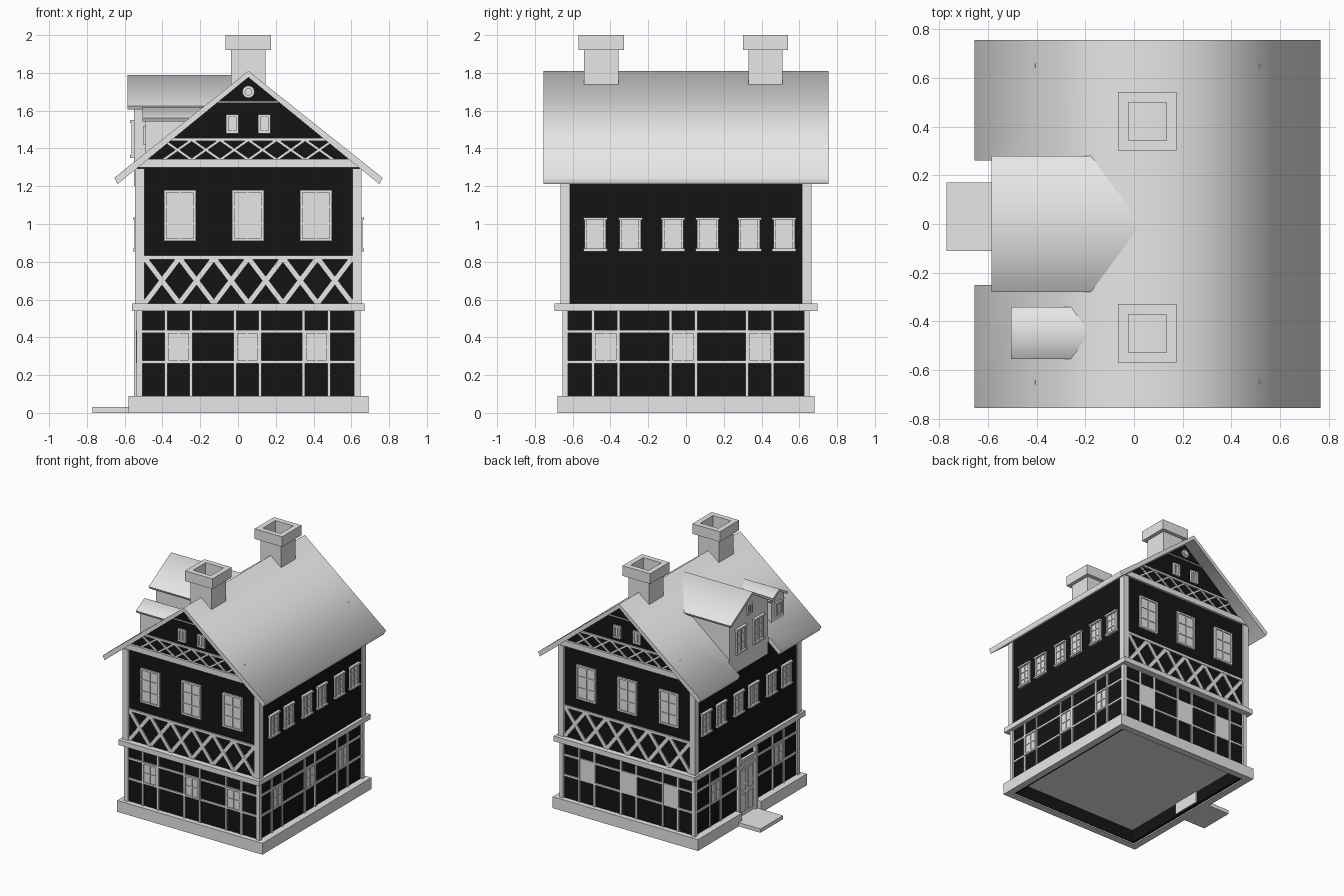
import bpy, bmesh, math
from mathutils import Vector

cube = bpy.data.objects.get("Cube")
if cube:
    bpy.data.objects.remove(cube)

CX = 0.055          # house centre line in x
PITCH = 0.796       # main roof rise per unit run


def material(name, value):
    m = bpy.data.materials.new(name)
    m.use_nodes = True
    col = (value, value, value, 1)
    m.diffuse_color = col
    m.node_tree.nodes["Principled BSDF"].inputs["Base Color"].default_value = col
    return m


GREY = material("light grey", 0.8)
BLACK = material("black infill", 0.007)

# Facade frames: u runs along the wall, z up, d outward from the house centre
FRAMES = {
    "front": lambda u, z, d: Vector((CX + u, -d, z)),
    "back": lambda u, z, d: Vector((CX + u, d, z)),
    "right": lambda u, z, d: Vector((CX + d, u, z)),
    "left": lambda u, z, d: Vector((CX - d, u, z)),
}


def rect(u0, u1, z0, z1):
    return [(u0, z0), (u1, z0), (u1, z1), (u0, z1)]


def diagonal(u0, z0, u1, z1, w):
    return [(u0 - w, z0), (u0 + w, z0), (u1 + w, z1), (u1 - w, z1)]


def build(name, mat, prisms, smooth=0):
    """One object from a list of (side, outline, d0, d1) prisms."""
    bm = bmesh.new()
    for side, pts, d0, d1 in prisms:
        f = FRAMES[side]
        a = [bm.verts.new(f(u, z, d0)) for u, z in pts]
        b = [bm.verts.new(f(u, z, d1)) for u, z in pts]
        bm.faces.new(a)
        bm.faces.new(b[::-1])
        for i in range(len(pts)):
            j = (i + 1) % len(pts)
            bm.faces.new((a[i], b[i], b[j], a[j]))
    bmesh.ops.recalc_face_normals(bm, faces=bm.faces)
    me = bpy.data.meshes.new(name)
    bm.to_mesh(me)
    bm.free()
    me.materials.append(mat)
    ob = bpy.data.objects.new(name, me)
    bpy.context.collection.objects.link(ob)
    if smooth:
        shade(ob, smooth)
    return ob


def shade(ob, degrees):
    bpy.ops.object.select_all(action="DESELECT")
    ob.select_set(True)
    bpy.context.view_layer.objects.active = ob
    bpy.ops.object.shade_smooth_by_angle(angle=math.radians(degrees))


def ring(hu, hd, wide, z0, z1):
    """Four bars around the house; hu, hd are half sizes in x and y."""
    out = []
    for s in ("front", "back"):
        out.append((s, rect(-hu, hu, z0, z1), hd - wide, hd))
    for s in ("left", "right"):
        out.append((s, rect(wide - hd, hd - wide, z0, z1), hu - wide, hu))
    return out


def window(side, u, z0, z1, w, d, cols=2, rows=3, sill=False):
    """Pane plate, frame and glazing bars on wall plane d."""
    h, t, b = w / 2, 0.014, 0.004
    out = [(side, rect(u - h, u + h, z0, z1), d - 0.01, d + 0.006)]
    for s in (-1, 1):
        e = sorted((u + s * h, u + s * (h - t)))
        out.append((side, rect(*e, z0, z1), d, d + 0.014))
    for z in (z0, z1 - t):
        g = 0.006 if sill else 0
        out.append((side, rect(u - h - g, u + h + g, z, z + t), d, d + (0.022 if sill else 0.014)))
    for i in range(1, cols):
        c = u - h + w * i / cols
        out.append((side, rect(c - b, c + b, z0, z1), d, d + 0.012))
    for i in range(1, rows):
        c = z0 + (z1 - z0) * i / rows
        out.append((side, rect(u - h, u + h, c - b, c + b), d, d + 0.011))
    return out


# Plinth with a gap for the door, doorstep, floor and inner skirt
plinth = ring(0.635, 0.68, 0.055, 0, 0.09)
plinth = [p for p in plinth if p[0] != "left"]
plinth += [("left", rect(-0.625, -0.11, 0, 0.09), 0.58, 0.635),
           ("left", rect(0.13, 0.625, 0, 0.09), 0.58, 0.635)]
build("plinth", GREY, plinth)
build("doorstep", GREY, [("left", rect(-0.11, 0.17, 0, 0.03), 0.58, 0.825)])
build("inner_skirt", BLACK, ring(0.58, 0.64, 0.02, 0.01, 0.12))
build("floor", GREY, [("front", rect(-0.56, 0.56, 0.11, 0.125), -0.62, 0.62)])

# Black wall bodies
build("ground_walls", BLACK, [("front", rect(-0.58, 0.58, 0.12, 0.55), -0.64, 0.64)])
body = [(-0.59, 0.57), (0.59, 0.57), (0.59, 1.305), (0, 1.776), (-0.59, 1.305)]
build("upper_walls", BLACK, [("front", body, -0.65, 0.65)])

# Floor band and corner posts
build("floor_band", GREY, ring(0.615, 0.695, 0.06, 0.54, 0.58))
posts = []
for s in (-1, 1):
    for side in ("front", "back"):
        posts.append((side, rect(*sorted((s * 0.56, s * 0.593)), 0.08, 0.55), 0.625, 0.655))
        posts.append((side, rect(*sorted((s * 0.55, s * 0.6)), 0.57, 1.295), 0.615, 0.665))
build("corner_posts", GREY, posts)

# Ground floor timber grid and its windows
grid, low_windows = [], []
BAYS = {"front": (-0.37, -0.005, 0.36), "back": (-0.37, -0.005, 0.36),
        "right": (-0.425, -0.015, 0.39), "left": (-0.395, 0.39)}
for side, bays in BAYS.items():
    wide = 0.57 if side in ("front", "back") else 0.63
    d = 0.64 if side in ("front", "back") else 0.58
    for z in (0.27, 0.43):
        grid.append((side, rect(-wide, wide, z - 0.008, z + 0.008), d - 0.01, d + 0.009))
    for u in bays:
        for e in (u - 0.067, u + 0.067):
            grid.append((side, rect(e - 0.008, e + 0.008, 0.08, 0.55), d - 0.01, d + 0.01))
        if side == "back":
            low_windows.append((side, rect(u - 0.067, u + 0.067, 0.27, 0.43), d - 0.01, d + 0.009))
        else:
            low_windows += window(side, u, 0.265, 0.435, 0.135, d, 2, 2)
build("ground_timbers", GREY, grid)
build("ground_windows", GREY, low_windows)

# Door with frame and raised panels
door = [("left", rect(-0.09, 0.11, 0.02, 0.47), 0.55, 0.588)]
for u in (-0.1, 0.11):
    door.append(("left", rect(u - 0.012, u + 0.012, 0.02, 0.54), 0.55, 0.605))
for z in (0.42, 0.47):
    door.append(("left", rect(-0.1, 0.11, z - 0.01, z + 0.01), 0.55, 0.6))
for u in (-0.04, 0.05):
    for z0, z1 in ((0.06, 0.2), (0.23, 0.39)):
        door.append(("left", rect(u - 0.03, u + 0.03, z0, z1), 0.58, 0.594))
build("door", GREY, door)

# Gable ends: crossed bracing, rails, windows and round ornament
braces, rails, gable_windows, ornament = [], [], [], []
for side in ("front", "back"):
    for n, p, z0, z1, w in ((6, 0.183, 0.58, 0.82, 0.018), (6, 0.15, 1.34, 1.445, 0.012)):
        for i in range(n):
            a = (i - n / 2) * p
            braces.append((side, diagonal(a, z0, a + p, z1, w), 0.64, 0.658))
            braces.append((side, diagonal(a + p, z0, a, z1, w), 0.64, 0.659))
    rails += [(side, rect(-0.56, 0.56, 0.812, 0.832), 0.64, 0.662),
              (side, [(-0.59, 1.3), (0.59, 1.3), (0.54, 1.345), (-0.54, 1.345)], 0.64, 0.668),
              (side, rect(-0.42, 0.42, 1.44, 1.455), 0.64, 0.662),
              (side, rect(-0.16, 0.16, 1.642, 1.648), 0.64, 0.656)]
    for u in (-0.363, -0.003, 0.357):
        gable_windows += window(side, u, 0.91, 1.18, 0.17, 0.65)
    for u in (-0.085, 0.085):
        gable_windows += window(side, u, 1.48, 1.58, 0.066, 0.65, 2, 1)
    for r, d in ((0.033, 0.66), (0.02, 0.668)):
        disc = [(r * math.cos(k * math.tau / 12), 1.7 + r * math.sin(k * math.tau / 12))
                for k in range(12)]
        ornament.append((side, disc, 0.64, d))
build("cross_bracing", GREY, braces)
build("gable_rails", GREY, rails)
build("gable_windows", GREY, gable_windows)
build("gable_ornaments", GREY, ornament)

# Long side windows
side_windows = []
for side in ("right", "left"):
    for u in (-0.48, -0.295, -0.07, 0.115, 0.335, 0.52):
        side_windows += window(side, u, 0.855, 1.035, 0.115, 0.59, 2, 3, True)
build("side_windows", GREY, side_windows)


def chevron(c, half, ridge, eave, t):
    return [(c - half, eave), (c, ridge), (c + half, eave),
            (c + half - t / 2, eave - t), (c, ridge - t), (c - half + t / 2, eave - t)]


# Main roof, with the eave cut away below the large dormer
roof = build("main_roof", GREY, [("front", chevron(0, 0.71, 1.81, 1.81 - 0.71 * PITCH, 0.034),
                                  -0.755, 0.755)])
cutter = build("eave_cutter", GREY, [("left", rect(-0.25, 0.26, 1.0, 1.7), 0.6, 0.9)])
cutter.hide_render = True
mod = roof.modifiers.new("eave_cut", "BOOLEAN")
mod.operation = "DIFFERENCE"
mod.object = cutter
bpy.ops.object.select_all(action="DESELECT")
bpy.context.view_layer.objects.active = roof
roof.select_set(True)
bpy.ops.object.modifier_apply(modifier=mod.name)
bpy.data.objects.remove(cutter)
shade(roof, 80)


# Dormers: gabled wall block, smooth roof, windows
def dormer(name, c, wall, base, half, ridge, eave, d_wall, d_roof, d_in):
    t = 0.018
    shoulder = ridge - t - (ridge - eave) * wall / half + 0.004
    block = [(c - wall, base), (c + wall, base), (c + wall, shoulder),
             (c, ridge - t + 0.004), (c - wall, shoulder)]
    build(name + "_walls", GREY, [("left", block, d_in + 0.08, d_wall)])
    build(name + "_roof", GREY, [("left", chevron(c, half, ridge, eave, t), d_in, d_roof)], 80)


dormer("large_dormer", 0, 0.24, 1.2, 0.28, 1.79, 1.625, 0.605, 0.64, 0.02)
dormer("small_dormer", -0.447, 0.08, 1.3, 0.107, 1.62, 1.56, 0.545, 0.56, 0.235)
panes = window("left", 0, 1.61, 1.69, 0.06, 0.605, 2, 1)
for u in (-0.11, 0.11):
    panes += window("left", u, 1.35, 1.55, 0.12, 0.605, 2, 3, True)
panes += window("left", -0.447, 1.42, 1.52, 0.075, 0.545, 1, 1)
build("dormer_windows", GREY, panes)


# Chimneys: hollow stack with a wider hollow cap
def tube(yc, half, hole, z0, z1):
    out = []
    for s in (-1, 1):
        a, b = sorted((s * hole, s * half))
        out.append(("back", rect(a, b, z0, z1), yc - half, yc + half))
        out.append(("back", rect(-hole, hole, z0, z1), yc + a, yc + b))
    return out


for name, yc in (("front_chimney", -0.449), ("back_chimney", 0.421)):
    build(name + "_stack", GREY, tube(yc, 0.091, 0.078, 1.68, 1.93))
    build(name + "_cap", GREY, tube(yc, 0.12, 0.078, 1.92, 2.0))
